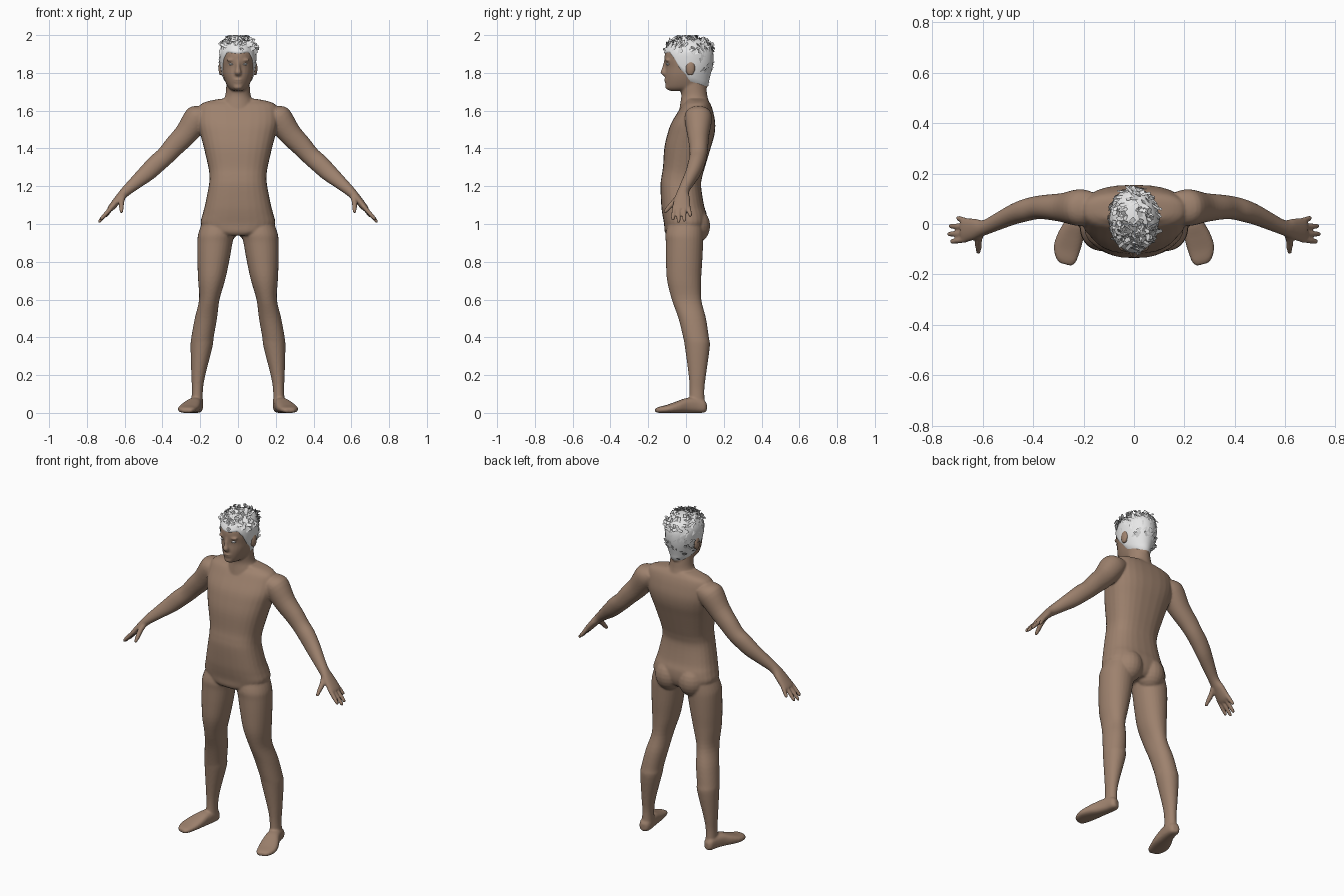
import bpy, bmesh, math, random
from mathutils import Vector, Matrix

random.seed(4)
X, Y, Z = Vector((1, 0, 0)), Vector((0, 1, 0)), Vector((0, 0, 1))


def material(name, rgb):
    m = bpy.data.materials.new(name)
    m.diffuse_color = (*rgb, 1)
    return m


skin = material("skin", (0.34, 0.222, 0.155))
white = material("white_hair", (0.8, 0.8, 0.8))


def make_object(name, bm, mat):
    me = bpy.data.meshes.new(name)
    bm.to_mesh(me)
    bm.free()
    me.materials.append(mat)
    ob = bpy.data.objects.new(name, me)
    bpy.context.collection.objects.link(ob)
    return ob


def dense(rows, n=4):
    """Catmull-Rom resampling of a list of ring settings."""
    out = []
    for i in range(len(rows) - 1):
        a, b, c, d = (rows[max(i - 1, 0)], rows[i], rows[i + 1], rows[min(i + 2, len(rows) - 1)])
        for k in range(n):
            t = k / n
            out.append([0.5 * (2 * q + (r - p) * t + (2 * p - 5 * q + 4 * r - s) * t * t
                               + (3 * q - p - 3 * r + s) * t ** 3) for p, q, r, s in zip(a, b, c, d)])
    return out + [list(rows[-1])]


def power(c, p):
    return math.copysign(abs(c) ** (2 / p), c)


def loft(bm, rows, u, v, p=2.0, side=1, n=28):
    """Closed tube; each row is x, y, z, radius along u, radius along v."""
    rings = []
    for x, y, z, a, b in dense(rows):
        ring = []
        for i in range(n):
            t = 2 * math.pi * i / n
            co = Vector((x, y, z)) + u * a * power(math.cos(t), p) + v * b * power(math.sin(t), p)
            co.x *= side
            ring.append(bm.verts.new(co))
        rings.append(ring)
    for r, s in zip(rings, rings[1:]):
        for i in range(n):
            j = (i + 1) % n
            bm.faces.new((r[i], r[j], s[j], s[i]))
    bm.faces.new(rings[0])
    bm.faces.new(rings[-1])


def ball(bm, centre, size):
    m = Matrix.Translation(centre) @ Matrix.Diagonal((*size, 1))
    bmesh.ops.create_uvsphere(bm, u_segments=20, v_segments=12, radius=1, matrix=m)


def upright(rows):
    """Rows of z, half width, front y, back y become loft rows."""
    return [(0, (f + b) / 2, z, w, (b - f) / 2) for z, w, f, b in rows]


body = bmesh.new()

# Torso and neck
loft(body, upright([
    (0.94, 0.11, -0.10, 0.08), (0.96, 0.16, -0.113, 0.10), (1.00, 0.197, -0.116, 0.112),
    (1.05, 0.188, -0.125, 0.11), (1.10, 0.175, -0.131, 0.095), (1.20, 0.155, -0.135, 0.08),
    (1.25, 0.151, -0.13, 0.086), (1.30, 0.157, -0.122, 0.10), (1.40, 0.18, -0.115, 0.13),
    (1.47, 0.198, -0.10, 0.15), (1.53, 0.212, -0.08, 0.155), (1.59, 0.212, -0.045, 0.145),
    (1.63, 0.20, -0.02, 0.132), (1.65, 0.16, 0.0, 0.12), (1.663, 0.09, 0.0, 0.11)]), X, Y, 2.5)
loft(body, upright([(1.58, 0.10, -0.04, 0.13), (1.64, 0.085, -0.03, 0.122), (1.68, 0.068, -0.025, 0.113),
                    (1.72, 0.063, -0.03, 0.108), (1.78, 0.06, -0.03, 0.10)]), X, Y)

# Head
head_rows = upright([
    (1.705, 0.028, -0.088, 0.05), (1.72, 0.05, -0.105, 0.11), (1.75, 0.066, -0.110, 0.116),
    (1.79, 0.080, -0.111, 0.125), (1.83, 0.088, -0.108, 0.135), (1.87, 0.092, -0.114, 0.14),
    (1.91, 0.092, -0.110, 0.138), (1.945, 0.079, -0.09, 0.123), (1.965, 0.058, -0.06, 0.10),
    (1.977, 0.03, -0.02, 0.06), (1.98, 0.006, 0.01, 0.025)])
loft(body, head_rows, X, Y)

# Nose, lips and chin
loft(body, [(0, -0.104, 1.868, 0.010, 0.012), (0, -0.113, 1.825, 0.012, 0.014),
            (0, -0.119, 1.802, 0.018, 0.017), (0, -0.110, 1.786, 0.014, 0.012)], X, Y)
ball(body, (0, -0.106, 1.764), (0.026, 0.010, 0.005))
ball(body, (0, -0.104, 1.753), (0.022, 0.010, 0.006))
ball(body, (0, -0.090, 1.726), (0.027, 0.020, 0.016))

foot_side = Vector((0.97, 0.25, 0))
arm_over = Vector((0.70, 0, 0.714))
for s in (1, -1):
    # Brow and ear
    ball(body, (s * 0.036, -0.097, 1.868), (0.026, 0.013, 0.008))
    ball(body, (s * 0.092, 0.024, 1.822), (0.011, 0.024, 0.038))
    # Buttock
    ball(body, (s * 0.078, 0.045, 0.99), (0.082, 0.083, 0.095))
    # Leg
    loft(body, [(0.10, 0.0, 1.02, 0.085, 0.09), (0.114, -0.008, 0.95, 0.096, 0.10),
                (0.122, -0.008, 0.90, 0.093, 0.099), (0.131, -0.010, 0.80, 0.084, 0.096),
                (0.140, -0.010, 0.70, 0.071, 0.09), (0.152, 0.003, 0.60, 0.054, 0.078),
                (0.170, 0.033, 0.50, 0.059, 0.073), (0.188, 0.053, 0.40, 0.059, 0.068),
                (0.193, 0.060, 0.35, 0.058, 0.066), (0.210, 0.060, 0.20, 0.037, 0.046),
                (0.215, 0.058, 0.12, 0.029, 0.039), (0.217, 0.058, 0.04, 0.032, 0.042)], X, Y, 2.1, s)
    # Foot
    loft(body, [(0.213, 0.108, 0.030, 0.016, 0.020), (0.216, 0.092, 0.035, 0.031, 0.034),
                (0.222, 0.05, 0.040, 0.036, 0.040), (0.235, 0.0, 0.039, 0.042, 0.039),
                (0.252, -0.05, 0.030, 0.052, 0.030), (0.267, -0.10, 0.021, 0.053, 0.021),
                (0.271, -0.14, 0.016, 0.042, 0.016), (0.272, -0.16, 0.013, 0.026, 0.010)],
         foot_side, Z, 2.6, s)
    # Arm and palm
    loft(body, [(0.165, 0.065, 1.59, 0.06, 0.05), (0.215, 0.065, 1.56, 0.073, 0.072),
                (0.28, 0.065, 1.473, 0.058, 0.061), (0.34, 0.067, 1.41, 0.05, 0.055),
                (0.385, 0.065, 1.36, 0.046, 0.05), (0.43, 0.055, 1.32, 0.045, 0.05),
                (0.48, 0.038, 1.272, 0.041, 0.046), (0.54, 0.010, 1.22, 0.035, 0.036),
                (0.595, -0.015, 1.172, 0.031, 0.027), (0.63, -0.020, 1.135, 0.041, 0.022),
                (0.668, -0.024, 1.09, 0.048, 0.018), (0.683, -0.025, 1.074, 0.043, 0.013)],
         Y, arm_over, 2.1, s)
    # Fingers: knuckle y, then tip
    for ky, tip in ((-0.061, (0.728, -0.070, 1.022)), (-0.037, (0.739, -0.040, 1.008)),
                    (-0.012, (0.733, -0.008, 1.014)), (0.011, (0.702, 0.024, 1.040))):
        a, b = Vector((0.662, ky, 1.096)), Vector(tip)
        loft(body, [(*a.lerp(b, t), r, r) for t, r in
                    ((0, 0.012), (0.5, 0.012), (0.9, 0.010), (1, 0.006))], Y, arm_over, 2, s, 12)
    # Thumb
    loft(body, [(0.605, -0.025, 1.16, 0.016, 0.016), (0.617, -0.065, 1.115, 0.015, 0.015),
                (0.617, -0.098, 1.08, 0.012, 0.012), (0.617, -0.116, 1.06, 0.008, 0.008)],
         X, Vector((0, -0.68, 0.73)), 2, s, 12)

# Fuse all skin parts into one soft surface
bmesh.ops.recalc_face_normals(body, faces=body.faces)
ob = make_object("body", body, skin)
mod = ob.modifiers.new("fuse", 'REMESH')
mod.mode = 'VOXEL'
mod.voxel_size = 0.006
mod.use_smooth_shade = True
mod = ob.modifiers.new("soften", 'SMOOTH')
mod.factor = 0.5
mod.iterations = 4

# Eyes
for s, name in ((1, "left_eye"), (-1, "right_eye")):
    bm = bmesh.new()
    ball(bm, (s * 0.036, -0.093, 1.846), (0.014, 0.013, 0.006))
    for f in bm.faces:
        f.smooth = True
    make_object(name, bm, white)

# Scalp shell following a hairline: degrees from the front, height
hairline = [(0, 1.90), (38, 1.908), (55, 1.87), (67, 1.82), (84, 1.79),
            (98, 1.75), (134, 1.722), (180, 1.715)]
skull = dense(head_rows)


def lookup(table, key, x):
    for a, b in zip(table, table[1:]):
        if x <= b[key]:
            t = max(0, (x - a[key]) / (b[key] - a[key]))
            return [p + (q - p) * t for p, q in zip(a, b)]
    return table[-1]


def hair_start(a):
    d = abs(math.degrees(a)) % 360
    return lookup(hairline, 0, min(d, 360 - d))[1]


def scalp(z, a, off):
    _, yc, _, rx, ry = lookup(skull, 2, z)
    p = Vector((rx * math.sin(a), yc - ry * math.cos(a), z))
    return p + (p - Vector((0, 0.015, 1.86))).normalized() * off


bm = bmesh.new()
N, M = 72, 20
grid = []
for j in range(M + 1):
    t = math.sin(j / M * math.pi / 2)
    ring = []
    for i in range(N):
        a = 2 * math.pi * i / N
        z0 = hair_start(a)
        ring.append(bm.verts.new(scalp(z0 + (1.98 - z0) * t, a, 0.005 if j else -0.003)))
    grid.append(ring)
for r, q in zip(grid, grid[1:]):
    for i in range(N):
        k = (i + 1) % N
        bm.faces.new((r[i], r[k], q[k], q[i])).smooth = True
bm.faces.new(grid[-1])
make_object("scalp", bm, white)

# Loose locks: flat on the sides, ruffled on the crown
bm = bmesh.new()
for i in range(330):
    a = random.uniform(0, 2 * math.pi)
    z0 = hair_start(a) + 0.02
    z = z0 + (1.979 - z0) * random.random() ** 0.5
    base = scalp(z, a, 0.004)
    out = (base - Vector((0, 0.015, 1.86))).normalized()
    crown = max(0.0, min(1.0, (z - 1.89) / 0.06))
    turn = Matrix.Rotation(random.uniform(-0.9, 0.9) * (1 + 2 * crown), 3, out)
    along = turn @ (Z - out * out.z).normalized()
    across = out.cross(along)
    size = random.uniform(0.022, 0.036)
    lift = out * (0.003 + crown * random.uniform(0.002, 0.020))
    w = random.uniform(0.006, 0.011)
    quad = [base - across * w, base + across * w,
            base + along * size + lift + across * w * 0.8, base + along * size + lift - across * w * 0.8]
    for p in quad:
        p.z = min(p.z, 2.0)
    bm.faces.new([bm.verts.new(p) for p in quad])
make_object("hair_locks", bm, white)
